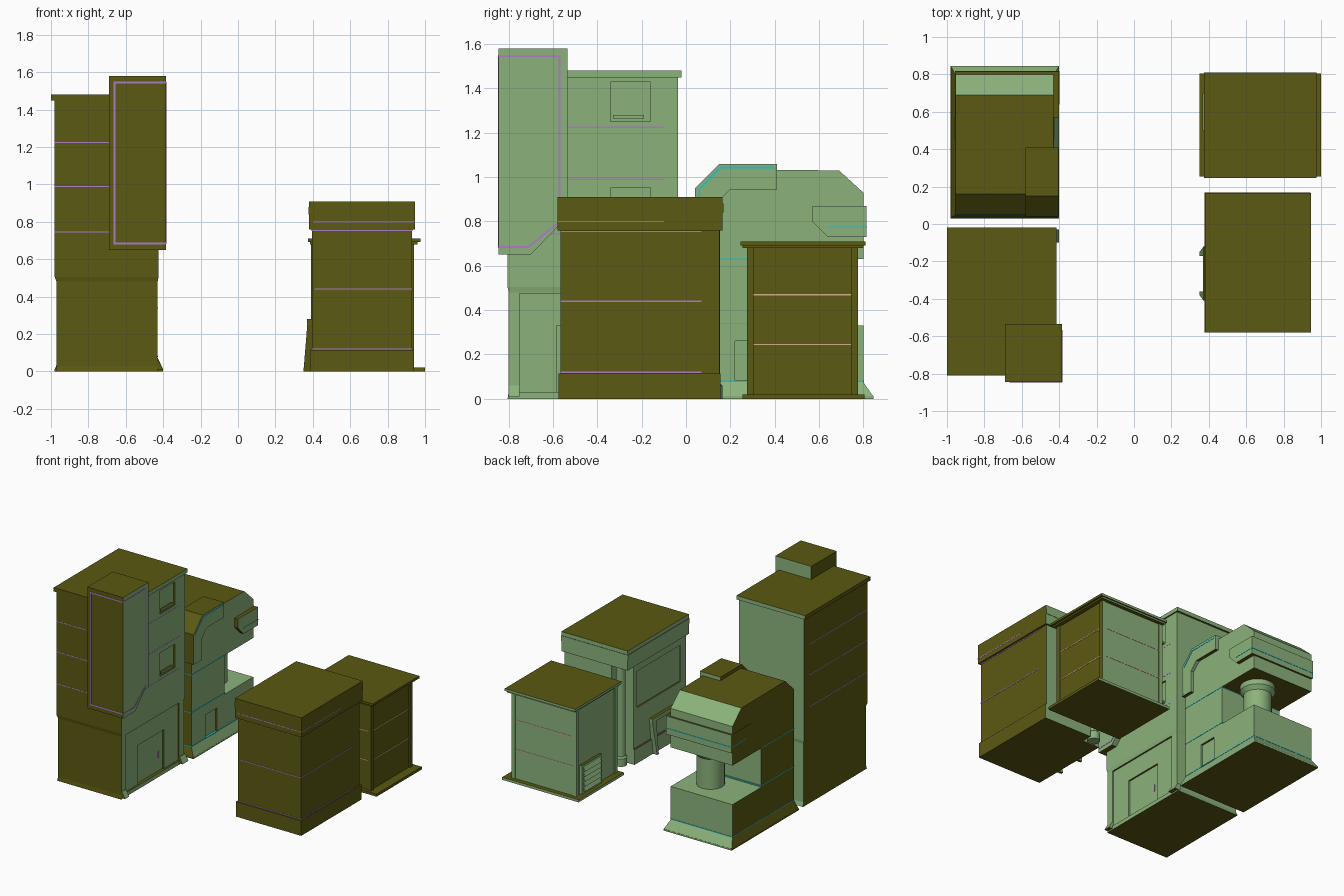
import bpy, bmesh, math
from mathutils import Vector

if "Cube" in bpy.data.objects:
    bpy.data.objects.remove(bpy.data.objects["Cube"])


def material(name, col):
    m = bpy.data.materials.new(name)
    m.diffuse_color = (*col, 1)
    m.use_nodes = True
    m.node_tree.nodes["Principled BSDF"].inputs["Base Color"].default_value = m.diffuse_color
    return m


OLIVE = material("olive_wall", (0.105, 0.10, 0.006))
GREEN = material("green_wall", (0.26, 0.45, 0.20))
PURPLE = material("purple_trim", (0.42, 0.2, 0.6))
CYAN = material("cyan_trim", (0.02, 0.55, 0.6))
PINK = material("pink_trim", (0.7, 0.42, 0.3))


# outer walls and roofs are olive, street and rear walls are green
def paint(o, mat=None, green_top=False):
    o.data.materials.clear()
    for m in ([mat] if mat else [GREEN, OLIVE]):
        o.data.materials.append(m)
    if mat:
        return
    side = 1 if sum((v.co.x for v in o.data.vertices)) > 0 else -1
    for p in o.data.polygons:
        n = p.normal
        olive = abs(n.z) > 0.5 or n.y < -0.5 or n.x * side > 0.5
        if n.y > 0.3 or n.x * side < -0.3 or (green_top and n.z > 0.5):
            olive = False
        p.material_index = int(olive)


def finish(name, bm, mat=None, green_top=False):
    bmesh.ops.recalc_face_normals(bm, faces=bm.faces)
    me = bpy.data.meshes.new(name)
    bm.to_mesh(me)
    bm.free()
    o = bpy.data.objects.new(name, me)
    bpy.context.collection.objects.link(o)
    paint(o, mat, green_top)
    return o


def loft(name, a, b, mat=None, green_top=False):
    """Solid between two matching outlines."""
    bm = bmesh.new()
    va, vb = [bm.verts.new(p) for p in a], [bm.verts.new(p) for p in b]
    bm.faces.new(va)
    bm.faces.new(vb)
    for i in range(len(va)):
        j = (i + 1) % len(va)
        bm.faces.new((va[i], va[j], vb[j], vb[i]))
    return finish(name, bm, mat, green_top)


def taper(name, r0, r1, z0, z1, mat=None):
    def ring(r, z):
        x0, x1, y0, y1 = r
        return [(x0, y0, z), (x1, y0, z), (x1, y1, z), (x0, y1, z)]
    return loft(name, ring(r0, z0), ring(r1, z1), mat)


def box(name, x0, x1, y0, y1, z0, z1, mat=None):
    return taper(name, (x0, x1, y0, y1), (x0, x1, y0, y1), z0, z1, mat)


def side_prism(name, pts, x0, x1, mat=None, green_top=False):
    return loft(name, [(x0, *p) for p in pts], [(x1, *p) for p in pts], mat, green_top)


def plan_prism(name, pts, z0, z1):
    return loft(name, [(*p, z0) for p in pts], [(*p, z1) for p in pts])


def lathe(name, x, y, prof, n=20):
    bm = bmesh.new()
    rings = [[bm.verts.new((x + r * math.cos(t * math.tau / n), y + r * math.sin(t * math.tau / n), z))
              for t in range(n)] for r, z in prof]
    for a, b in zip(rings, rings[1:]):
        for i in range(n):
            bm.faces.new((a[i], a[(i + 1) % n], b[(i + 1) % n], b[i]))
    bm.faces.new(rings[0])
    bm.faces.new(rings[-1])
    o = finish(name, bm, GREEN)
    bpy.ops.object.select_all(action='DESELECT')
    o.select_set(True)
    bpy.context.view_layer.objects.active = o
    bpy.ops.object.shade_smooth_by_angle(angle=math.radians(30))
    return o


def recess(o, *cuts):
    for c in cuts:
        k = box("cutter", *c)
        k.hide_render = True
        m = o.modifiers.new("recess", 'BOOLEAN')
        m.operation, m.solver, m.object = 'DIFFERENCE', 'EXACT', k
        bpy.context.view_layer.objects.active = o
        bpy.ops.object.modifier_apply(modifier=m.name)
        bpy.data.objects.remove(k)
    paint(o)


# --- tall tower block, front left
lower = box("tower_ground_floor", -0.97, -0.43, -0.80, -0.04, 0.01, 0.48)
recess(lower, (-0.442, -0.3, -0.75, -0.10, 0.03, 0.475), (-0.455, -0.3, -0.585, -0.27, 0.02, 0.33))
box("tower_door_handle", -0.455, -0.45, -0.32, -0.31, 0.13, 0.18, PURPLE)
taper("tower_ledge", (-0.97, -0.43, -0.80, -0.04), (-0.98, -0.425, -0.805, -0.035), 0.48, 0.505)
upper = box("tower_upper_floors", -0.98, -0.425, -0.805, -0.035, 0.505, 1.45)
recess(upper, *[(-0.437, -0.3, -0.34, -0.16, z, z + 0.18) for z in (1.25, 0.77)])
for z in (1.265, 0.785):
    box("tower_window_sill", -0.437, -0.425, -0.33, -0.19, z, z + 0.015)
for z in (0.745, 0.99, 1.225):
    box("tower_floor_line", -0.981, -0.424, -0.806, -0.10, z - 0.003, z + 0.003, PURPLE)
box("tower_roof_slab", -1.0, -0.415, -0.81, -0.02, 1.45, 1.48)
taper("tower_skirt", (-0.975, -0.43, -0.805, -0.03), (-0.97, -0.43, -0.80, -0.04), 0.0, 0.03)
for y0, y1 in ((-0.80, -0.75), (-0.10, -0.03)):
    taper("tower_pilaster_foot", (-0.45, -0.40, y0, y1), (-0.45, -0.427, y0, y1), 0.01, 0.06)

# projecting bay with slanted foot
bay = [(-0.845, 1.58), (-0.845, 0.65), (-0.70, 0.65), (-0.58, 0.775), (-0.535, 0.775), (-0.535, 1.58)]
side_prism("tower_bay", bay, -0.69, -0.385)
for x0, x1, z0, z1 in ((-0.665, -0.655, 0.68, 1.55), (-0.665, -0.384, 1.54, 1.55), (-0.665, -0.384, 0.68, 0.69)):
    box("bay_front_trim", x0, x1, -0.847, -0.84, z0, z1, PURPLE)
path = [(-0.845, 0.685), (-0.71, 0.685), (-0.57, 0.80), (-0.57, 1.545), (-0.845, 1.545)]
for (y0, z0), (y1, z1) in zip(path, path[1:]):
    d = Vector((y1 - y0, z1 - z0)).normalized() * 0.004
    side_prism("bay_side_trim", [(y0 + d.y, z0 - d.x), (y1 + d.y, z1 - d.x), (y1 - d.y, z1 + d.x), (y0 - d.y, z0 + d.x)],
               -0.39, -0.383, PURPLE)

# --- overhanging block, back left: notched side profile
shape = [(0.05, 0.0), (0.80, 0.0), (0.80, 0.33), (0.45, 0.33), (0.45, 0.63), (0.80, 0.63),
         (0.80, 0.93), (0.69, 1.03), (0.16, 1.035), (0.05, 0.93)]
body = side_prism("overhang_block", shape, -0.955, -0.43)
recess(body, (-0.445, -0.3, 0.22, 0.36, 0.02, 0.26))
for p in body.data.polygons:
    if p.normal.z > 0.5 and abs(p.center.z - 0.33) < 0.01:
        p.material_index = 0
taper("overhang_skirt", (-0.98, -0.40, 0.03, 0.845), (-0.955, -0.43, 0.05, 0.80), 0.01, 0.075)
box("overhang_plinth", -0.98, -0.40, 0.03, 0.845, 0.0, 0.012)
for z in (0.08, 0.34, 0.63):
    box("overhang_floor_line", -0.956, -0.428, 0.048, 0.455 if z > 0.3 else 0.802, z - 0.003, z + 0.003, CYAN)
lathe("overhang_column", -0.63, 0.60, [(0.10, 0.33), (0.10, 0.56), (0.125, 0.59), (0.125, 0.63)])
# band wrapped round the overhang end
band = [(0.57, 0.87), (0.815, 0.87), (0.815, 0.73), (0.64, 0.73), (0.57, 0.80)]
side_prism("overhang_band", band, -0.957, -0.40)
box("overhang_band_line", -0.958, -0.398, 0.64, 0.817, 0.772, 0.778, CYAN)
# elbow duct over the roof edge
duct = [(0.04, 0.72), (0.14, 0.72), (0.14, 0.885), (0.20, 0.945), (0.41, 0.945), (0.41, 1.06), (0.15, 1.06), (0.04, 0.95)]
side_prism("roof_duct", duct, -0.58, -0.405)
line = [(0.06, 0.73), (0.06, 0.945), (0.155, 1.043), (0.40, 1.043)]
for (y0, z0), (y1, z1) in zip(line, line[1:]):
    d = Vector((y1 - y0, z1 - z0)).normalized() * 0.004
    side_prism("duct_trim", [(y0 + d.y, z0 - d.x), (y1 + d.y, z1 - d.x), (y1 - d.y, z1 + d.x), (y0 - d.y, z0 + d.x)],
               -0.41, -0.403, CYAN)


# --- shop block, front right, with a notched corner holding a pipe
def notched(x0, x1, y0, y1):
    return [(x0, y0), (x1, y0), (x1, y1), (0.53, y1), (0.53, 0.075), (x0, 0.075)]


walls = plan_prism("shop_walls", notched(0.395, 0.93, -0.565, 0.15), 0.0, 0.76)
recess(walls, (0.3, 0.407, -0.50, 0.03, 0.42, 0.70))
plan_prism("shop_base", notched(0.385, 0.94, -0.575, 0.155), 0.0, 0.115)
box("shop_roof_block", 0.38, 0.945, -0.58, 0.165, 0.76, 0.91)
box("shop_parapet_lip", 0.377, 0.944, -0.579, 0.168, 0.84, 0.88)
for z, x0, x1, y0, y1 in ((0.12, 0.394, 0.932, -0.567, 0.07), (0.44, 0.41, 0.932, -0.567, 0.07), (0.755, 0.394, 0.932, -0.567, 0.07)):
    box("shop_floor_line", x0, x1, y0, y1, z - 0.003, z + 0.003, PURPLE)
box("shop_roof_line", 0.40, 0.946, -0.581, -0.10, 0.797, 0.803, PURPLE)
lathe("corner_pipe", 0.47, 0.12, [(0.045, 0.0), (0.045, 0.06), (0.033, 0.07), (0.033, 0.76)], 16)
for y0, y1 in ((-0.41, -0.36), (-0.17, -0.12)):
    taper("shop_door_jamb", (0.35, 0.40, y0 + 0.03, y1) if y0 < -0.3 else (0.35, 0.40, y0, y1 - 0.03),
          (0.372, 0.40, y0, y1), 0.0, 0.27)
box("shop_door_lintel", 0.37, 0.40, -0.41, -0.12, 0.25, 0.28)

# --- utility block, back right
box("utility_base", 0.35, 1.0, 0.255, 0.805, 0.0, 0.02)
core = box("utility_walls", 0.40, 0.93, 0.28, 0.77, 0.02, 0.69)
for x0 in (0.39, 0.91):
    for y0 in (0.275, 0.745):
        box("utility_corner_post", x0, x0 + 0.03, y0, y0 + 0.03, 0.02, 0.68)
box("utility_roof_cornice", 0.385, 0.96, 0.255, 0.80, 0.68, 0.692)
box("utility_roof_slab", 0.375, 0.975, 0.245, 0.81, 0.692, 0.71)
for z in (0.245, 0.47):
    box("utility_floor_line", 0.402, 0.932, 0.278, 0.772, z - 0.003, z + 0.003, PINK)
box("utility_vent_frame", 0.38, 0.41, 0.48, 0.72, 0.02, 0.24)
for i in range(5):
    z = 0.04 + i * 0.038
    taper("utility_vent_slat", (0.365, 0.40, 0.50, 0.70), (0.38, 0.40, 0.50, 0.70), z, z + 0.028)
